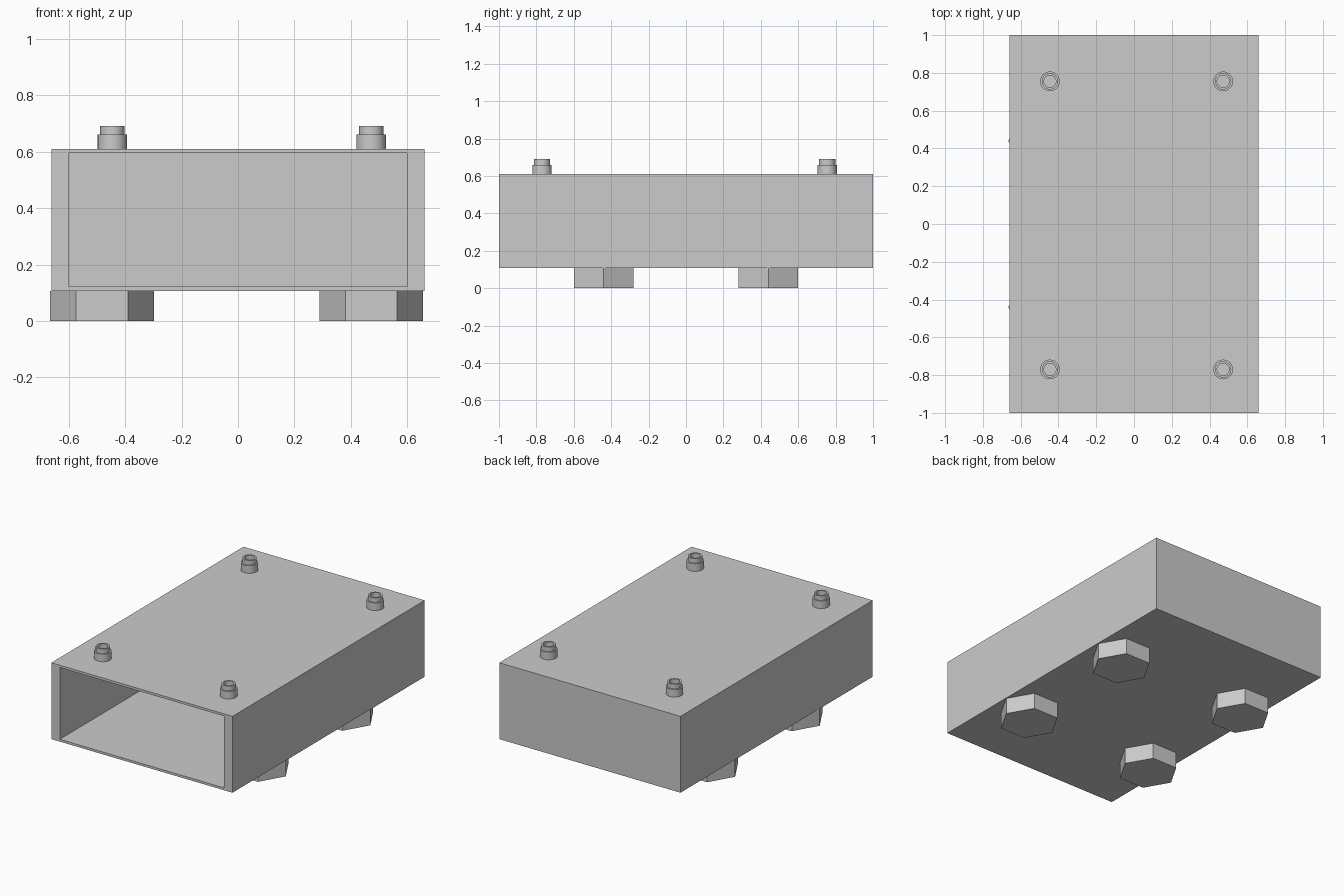
import bpy, bmesh
from math import pi, cos, sin, radians

default = bpy.data.objects.get("Cube")
if default:
    bpy.data.objects.remove(default, do_unlink=True)

GREY = (0.6, 0.6, 0.6, 1)
grey = bpy.data.materials.new("plain_grey")
grey.use_nodes = True
grey.diffuse_color = GREY
grey.node_tree.nodes["Principled BSDF"].inputs["Base Color"].default_value = GREY


def finish(name, bm, location, smooth=False):
    bmesh.ops.recalc_face_normals(bm, faces=bm.faces)
    mesh = bpy.data.meshes.new(name)
    bm.to_mesh(mesh)
    bm.free()
    mesh.materials.append(grey)
    obj = bpy.data.objects.new(name, mesh)
    bpy.context.collection.objects.link(obj)
    obj.location = location
    if smooth:
        bpy.ops.object.select_all(action="DESELECT")
        obj.select_set(True)
        bpy.context.view_layer.objects.active = obj
        bpy.ops.object.shade_smooth_by_angle(angle=radians(30))
    return obj


def lathe(name, profile, sides, location, smooth):
    """Revolve a radius/height profile, capping both ends."""
    bm = bmesh.new()
    rings = [[bm.verts.new((r * cos(2 * pi * i / sides), r * sin(2 * pi * i / sides), z))
              for i in range(sides)] for r, z in profile]
    for low, high in zip(rings, rings[1:]):
        for i in range(sides):
            j = (i + 1) % sides
            bm.faces.new((low[i], low[j], high[j], high[i]))
    bm.faces.new(rings[0])
    bm.faces.new(rings[-1])
    return finish(name, bm, location, smooth)


# Hollow case: a box with its front face framed and pushed inward
half_x, bottom, top = 0.66, 0.107, 0.61
side_wall, flat_wall, back_wall = 0.062, 0.022, 0.06
bm = bmesh.new()
bmesh.ops.create_cube(bm, size=1)
for v in bm.verts:
    v.co.x *= 2 * half_x
    v.co.y *= 2
    v.co.z = top if v.co.z > 0 else bottom
front = min(bm.faces, key=lambda f: f.calc_center_median().y)
bmesh.ops.inset_individual(bm, faces=[front], thickness=flat_wall)
for v in front.verts:
    v.co.x = (half_x - side_wall) * (1 if v.co.x > 0 else -1)
cavity = bmesh.ops.extrude_discrete_faces(bm, faces=[front])["faces"][0]
bmesh.ops.translate(bm, verts=cavity.verts, vec=(0, 2 - back_wall, 0))
finish("hollow_case", bm, (0, 0, 0))

# Stepped hollow studs on the lid, hexagonal feet below
stud = [(0.052, 0), (0.052, 0.05), (0.043, 0.05), (0.043, 0.08), (0.032, 0.08), (0.032, 0.02)]
foot = [(0.184, 0), (0.184, bottom)]
for side, stud_x, foot_x in (("right", -0.445, -0.482), ("left", 0.472, 0.472)):
    for end, stud_y, foot_y in (("front", -0.77, -0.44), ("back", 0.755, 0.44)):
        lathe(f"{end}_{side}_stud", stud, 32, (stud_x, stud_y, top), True)
        lathe(f"{end}_{side}_foot", foot, 6, (foot_x, foot_y, 0), False)
